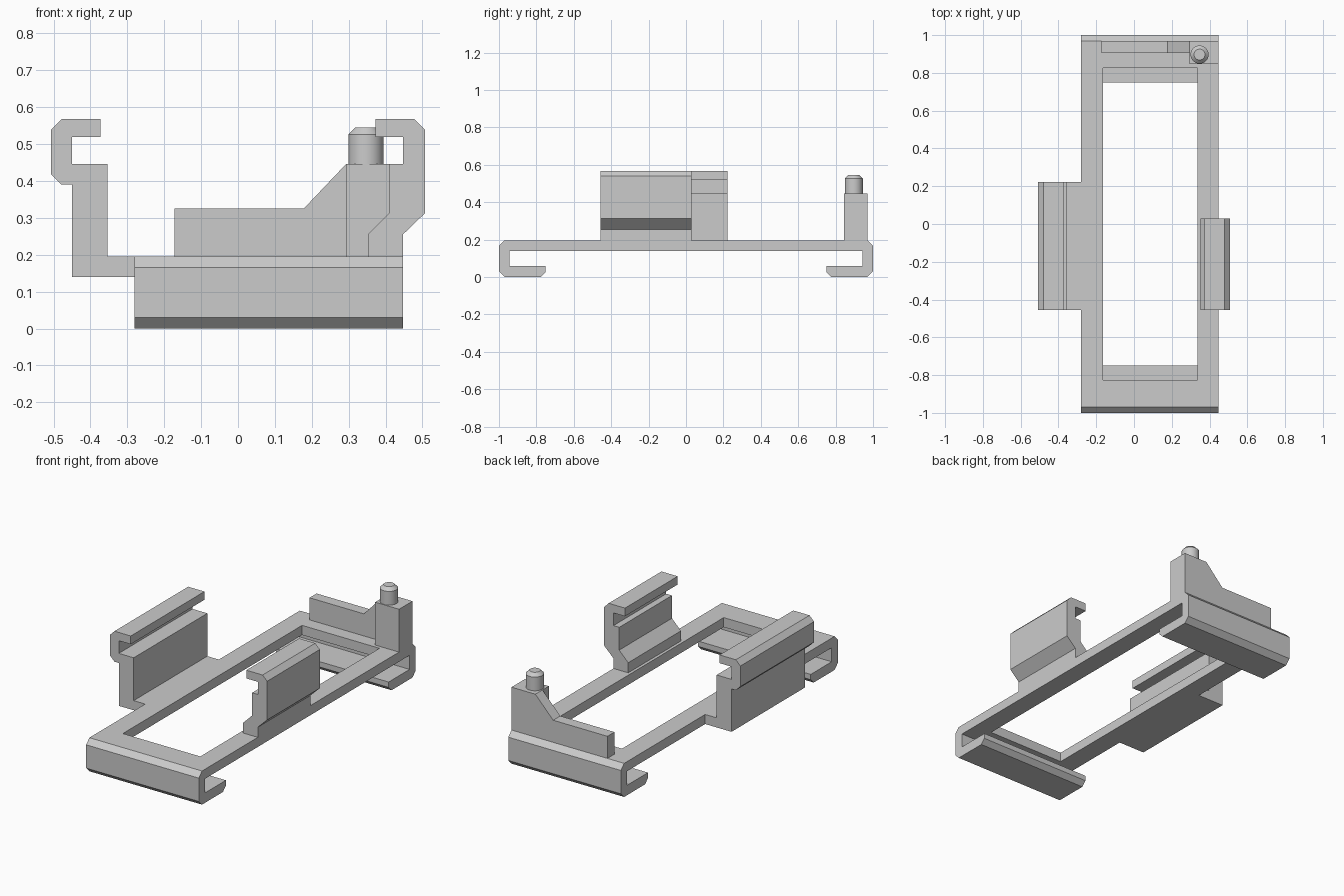
import bpy, bmesh
from mathutils import Vector

if "Cube" in bpy.data.objects:
    bpy.data.objects.remove(bpy.data.objects["Cube"])


def prism(name, profile, axis, a, b):
    """Extrude a 2D profile along x (profile in y,z) or y (profile in x,z)."""
    bm = bmesh.new()
    place = (lambda u, v: (a, u, v)) if axis == 'x' else (lambda u, v: (u, a, v))
    face = bm.faces.new([bm.verts.new(place(u, v)) for u, v in profile])
    out = bmesh.ops.extrude_face_region(bm, geom=[face])
    shift = Vector((b - a, 0, 0)) if axis == 'x' else Vector((0, b - a, 0))
    bmesh.ops.translate(bm, vec=shift,
                        verts=[g for g in out['geom'] if isinstance(g, bmesh.types.BMVert)])
    bmesh.ops.recalc_face_normals(bm, faces=bm.faces)
    mesh = bpy.data.meshes.new(name)
    bm.to_mesh(mesh)
    bm.free()
    obj = bpy.data.objects.new(name, mesh)
    bpy.context.collection.objects.link(obj)
    return obj


def rect(u0, u1, v0, v1):
    return [(u0, v0), (u1, v0), (u1, v1), (u0, v1)]


X0, X1, TOP = -0.28, 0.447, 0.196

# Base plate with hooked ends: half profile mirrored across y = 0
half = [(0.97, TOP), (1, 0.166), (1, 0.03), (0.97, 0), (0.777, 0), (0.75, 0.027),
        (0.75, 0.058), (0.943, 0.058), (0.943, 0.14)]
frame = prism("base_frame", half + [(-y, z) for y, z in reversed(half)], 'x', X0, X1)

# Rectangular window through the plate only
cutter = prism("window_cutter", rect(-0.826, 0.826, 0.1, 0.25), 'x', -0.165, 0.335)
cutter.hide_render = True
cut = frame.modifiers.new("window", 'BOOLEAN')
cut.operation, cut.solver, cut.object = 'DIFFERENCE', 'EXACT', cutter
bpy.context.view_layer.objects.active = frame
bpy.ops.object.modifier_apply(modifier=cut.name)
bpy.data.objects.remove(cutter)

# Left rail clip
prism("left_clip", [(X0, 0.14), (-0.45, 0.14), (-0.45, 0.39), (-0.478, 0.39),
                    (-0.507, 0.419), (-0.507, 0.539), (-0.478, 0.568), (-0.373, 0.568),
                    (-0.373, 0.52), (-0.45, 0.52), (-0.45, 0.446), (-0.354, 0.446),
                    (-0.354, TOP), (X0, TOP)], 'y', -0.456, 0.223)

# Right rail clip
prism("right_clip", [(0.352, TOP), (X1, TOP), (X1, 0.255), (0.507, 0.313),
                     (0.507, 0.539), (0.478, 0.568), (0.373, 0.568), (0.373, 0.52),
                     (X1, 0.52), (X1, 0.446), (0.41, 0.446), (0.41, 0.313),
                     (0.352, 0.255)], 'y', -0.456, 0.03)

# Back wall ramping up to the corner post
prism("back_wall", [(-0.172, TOP), (0.293, TOP), (0.293, 0.446), (0.178, 0.325),
                    (-0.172, 0.325)], 'y', 0.905, 0.97)
prism("corner_post", rect(0.293, X1, TOP, 0.446), 'y', 0.846, 0.97)

# Locating pin with a tapered tip
for name, r0, r1, z0, z1 in (("pin_shaft", 0.048, 0.048, 0.446, 0.526),
                             ("pin_tip", 0.048, 0.029, 0.526, 0.545)):
    bpy.ops.mesh.primitive_cone_add(vertices=32, radius1=r0, radius2=r1, depth=z1 - z0,
                                    location=(0.347, 0.897, (z0 + z1) / 2))
    bpy.context.object.name = name
    bpy.ops.object.shade_smooth_by_angle()
